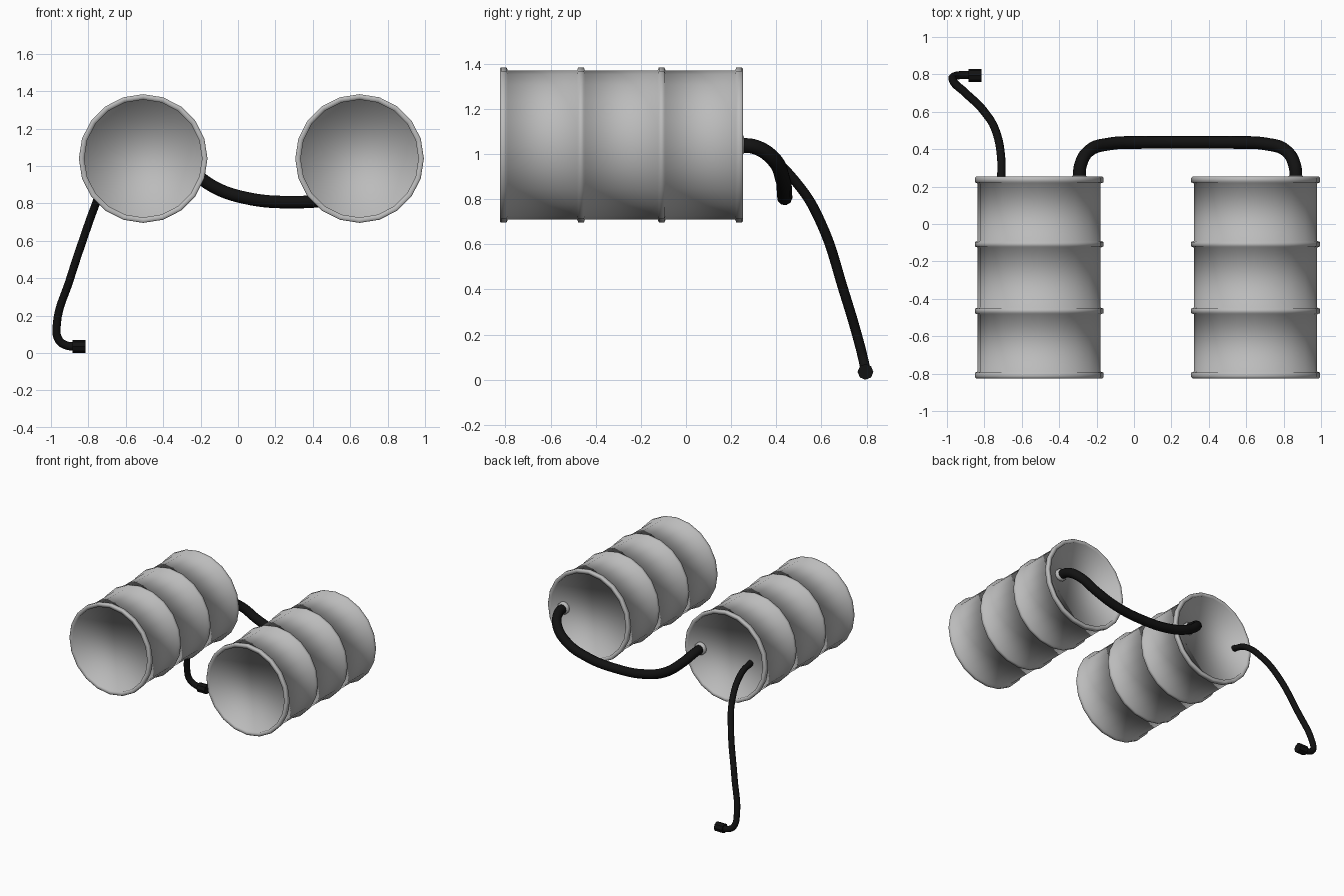
import bpy, bmesh, math
from mathutils import Matrix, Vector

cube = bpy.data.objects.get("Cube")
if cube:
    bpy.data.objects.remove(cube)


def make_material(name, rgb):
    mat = bpy.data.materials.new(name)
    mat.use_nodes = True
    color = (*rgb, 1)
    mat.diffuse_color = color
    mat.node_tree.nodes["Principled BSDF"].inputs["Base Color"].default_value = color
    return mat


steel = make_material("grey steel", (0.5, 0.5, 0.5))
rubber = make_material("black rubber", (0.006, 0.006, 0.006))


def lathe_along_y(name, profile, center, mat, sides):
    """Revolve (radius, y) points around the y axis and cap both ends."""
    bm = bmesh.new()
    rings = []
    for r, y in profile:
        angles = [2 * math.pi * i / sides for i in range(sides)]
        rings.append([bm.verts.new((r * math.cos(a), y, r * math.sin(a))) for a in angles])
    for a, b in zip(rings, rings[1:]):
        for i in range(sides):
            j = (i + 1) % sides
            bm.faces.new((a[i], a[j], b[j], b[i]))
    bm.faces.new(rings[0])
    bm.faces.new(rings[-1])
    bmesh.ops.recalc_face_normals(bm, faces=bm.faces)
    for f in bm.faces:
        f.smooth = True
    mesh = bpy.data.meshes.new(name)
    bm.to_mesh(mesh)
    bm.free()
    mesh.materials.append(mat)
    obj = bpy.data.objects.new(name, mesh)
    obj.location = center
    bpy.context.collection.objects.link(obj)
    return obj


def hose(name, points, radius):
    """Round tube through the given points."""
    curve = bpy.data.curves.new(name, "CURVE")
    curve.dimensions = "3D"
    curve.bevel_depth = radius
    curve.bevel_resolution = 3
    curve.resolution_u = 8
    curve.use_fill_caps = True
    spline = curve.splines.new("BEZIER")
    spline.bezier_points.add(len(points) - 1)
    for bp, co in zip(spline.bezier_points, points):
        bp.co = co
        bp.handle_left_type = bp.handle_right_type = "AUTO"
    curve.materials.append(rubber)
    obj = bpy.data.objects.new(name, curve)
    bpy.context.collection.objects.link(obj)


# Barrels: recessed ends, rolled rims and two raised hoops
BODY, RIM, INNER = 0.329, 0.344, 0.315
AXIS_Z = 1.04
FRONT, BACK, RECESS = -0.825, 0.253, 0.02
profile = [(INNER, FRONT + RECESS), (INNER, FRONT + 0.004), (RIM - 0.006, FRONT),
           (RIM, FRONT + 0.006), (RIM, FRONT + 0.03), (BODY, FRONT + 0.036)]
for y in (-0.465, -0.108):
    profile += [(BODY, y - 0.018), (RIM, y - 0.012), (RIM, y + 0.012), (BODY, y + 0.018)]
profile += [(BODY, BACK - 0.036), (RIM, BACK - 0.03), (RIM, BACK - 0.006),
            (RIM - 0.006, BACK), (INNER, BACK - 0.004), (INNER, BACK - RECESS)]

LEFT_X, RIGHT_X, OFFSET = 0.65, -0.507, 0.215
for side, x in (("left", LEFT_X), ("right", RIGHT_X)):
    lathe_along_y(side + "_barrel", profile, (x, 0, AXIS_Z), steel, 20)

# Bungs where the joining hose enters each barrel
HOSE_ENDS = (RIGHT_X + OFFSET, LEFT_X + OFFSET)
bung = [(0.045, 0.22), (0.045, 0.25), (0.036, 0.258)]
for side, x in zip(("right", "left"), HOSE_ENDS):
    lathe_along_y(side + "_bung", bung, (x, 0, AXIS_Z), steel, 12)

# Sagging hose between the barrels, mirrored about its middle
middle = sum(HOSE_ENDS) / 2
half_span = (HOSE_ENDS[1] - HOSE_ENDS[0]) / 2
half = [(half_span, 0.23, 1.04), (half_span - 0.005, 0.31, 1.03),
        (half_span - 0.05, 0.39, 0.975), (half_span - 0.16, 0.428, 0.89),
        (half_span - 0.33, 0.436, 0.83)]
path = [(middle - x, y, z) for x, y, z in half] + [(middle, 0.437, 0.807)]
path += [(middle + x, y, z) for x, y, z in reversed(half)]
hose("joining_hose", path, 0.034)

# Thin outlet hose hanging to the ground
hose("outlet_hose", [
    (-0.71, 0.23, 1.04), (-0.71, 0.35, 1.0), (-0.74, 0.5, 0.86), (-0.8, 0.6, 0.69),
    (-0.9, 0.7, 0.39), (-0.968, 0.768, 0.16), (-0.958, 0.79, 0.07),
    (-0.915, 0.797, 0.04), (-0.86, 0.797, 0.036)], 0.022)

# Hose connector lying on the ground
nozzle = lathe_along_y("hose_connector", [(0.035, -0.034), (0.035, 0.034)],
                       (-0.85, 0.795, 0.035), rubber, 8)
nozzle.rotation_euler.z = math.pi / 2
for f in nozzle.data.polygons:
    f.use_smooth = False
